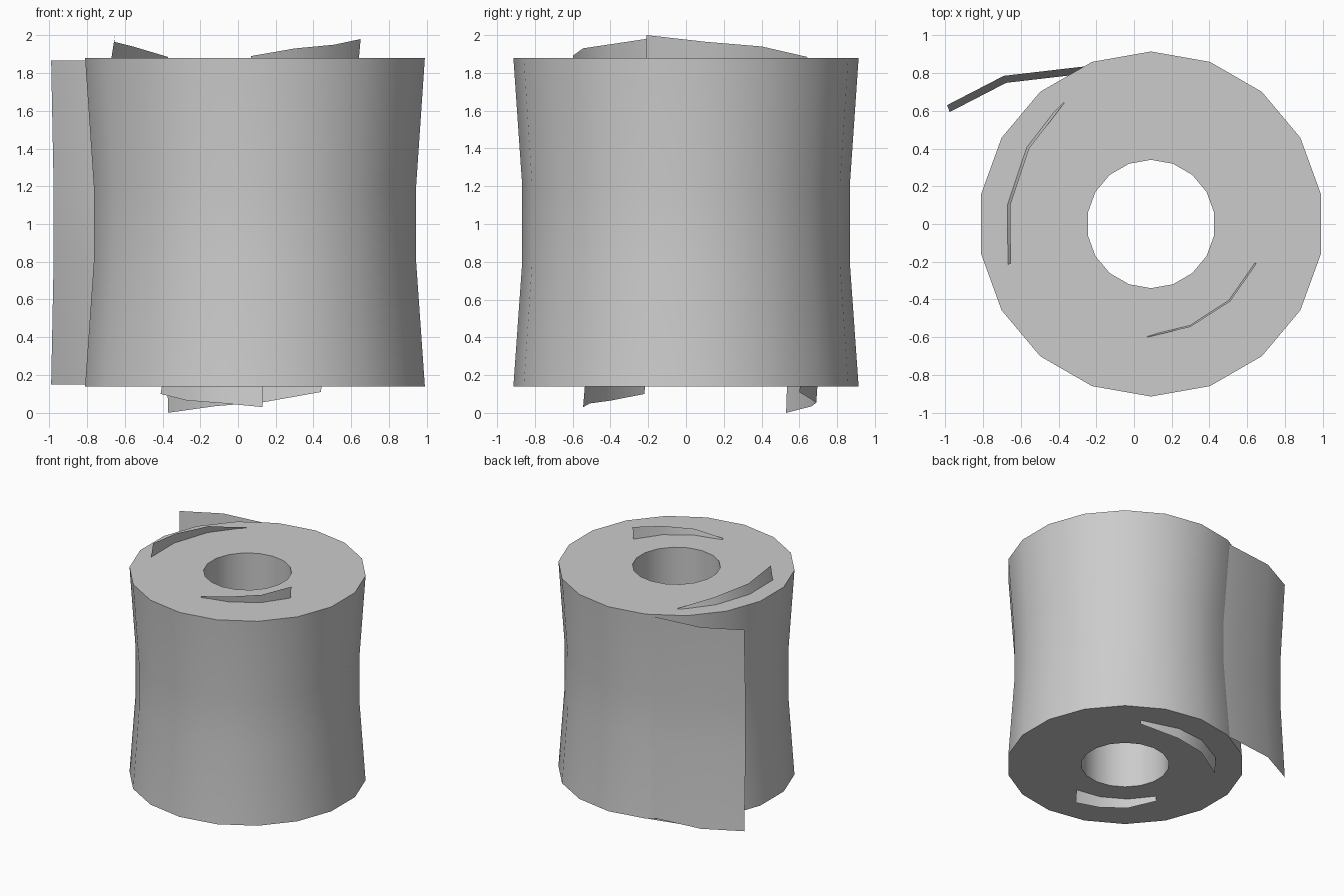
import bpy, math

if "Cube" in bpy.data.objects:
    bpy.data.objects.remove(bpy.data.objects["Cube"])

CX = 0.09          # roll axis
SIDES = 18


def make(name, verts, faces):
    mesh = bpy.data.meshes.new(name)
    mesh.from_pydata(verts, [], faces)
    mesh.update()
    ob = bpy.data.objects.new(name, mesh)
    bpy.context.collection.objects.link(ob)
    bpy.ops.object.select_all(action='DESELECT')
    ob.select_set(True)
    bpy.context.view_layer.objects.active = ob
    bpy.ops.object.shade_smooth_by_angle(angle=math.radians(35))
    return ob


def lathe(name, profile):
    """Revolve a closed (radius, z) profile around the roll axis."""
    n = len(profile)
    verts, faces = [], []
    for i in range(SIDES):
        a = math.radians(10 + 360 * i / SIDES)
        verts += [(CX + r * math.cos(a), r * math.sin(a), z) for r, z in profile]
    for i in range(SIDES):
        j = (i + 1) % SIDES
        for k in range(n):
            m = (k + 1) % n
            faces.append((i * n + k, j * n + k, j * n + m, i * n + m))
    return make(name, verts, faces)


def sheet(name, rows):
    """Skin a paper sheet through rows of points, lowest row first."""
    n = len(rows[0])
    verts = [p for row in rows for p in row]
    faces = [(r * n + k, r * n + k + 1, (r + 1) * n + k + 1, (r + 1) * n + k)
             for r in range(len(rows) - 1) for k in range(n - 1)]
    return make(name, verts, faces)


# Paper roll with a slightly pinched waist and an open core
lathe("paper_roll", [(0.34, 0.14), (0.914, 0.14), (0.867, 0.80),
                     (0.867, 1.20), (0.914, 1.88), (0.34, 1.88)])

# Loose end hanging off the back left, following the waist
path = [(-0.20, 0.842), (-0.69, 0.785), (-0.99, 0.63)]
sheet("loose_end", [[(x + 0.013 * s, y - 0.037 * s, z) for x, y in path]
                    for z, s in ((0.15, 0), (0.80, 1), (1.20, 1), (1.865, 0))])

# Stray layers poking out of both end faces: edge points and lean at the face
layers = {
    "top_layer_left": (1.86, 1.025, [(-0.37, 0.64, 1.885), (-0.555, 0.40, 1.94),
                                     (-0.655, 0.10, 1.965), (-0.652, -0.21, 2.0)]),
    "top_layer_right": (1.86, 0.98, [(0.07, -0.60, 1.89), (0.30, -0.545, 1.93),
                                     (0.51, -0.41, 1.95), (0.65, -0.21, 1.98)]),
    "bottom_layer_front": (0.16, 0.98, [(-0.41, -0.22, 0.10), (-0.27, -0.40, 0.065),
                                        (-0.08, -0.51, 0.05), (0.13, -0.545, 0.03)]),
    "bottom_layer_back": (0.16, 1.01, [(0.44, 0.60, 0.11), (0.13, 0.69, 0.055),
                                       (-0.12, 0.665, 0.035), (-0.37, 0.53, 0.0)]),
}
for name, (base, lean, edge) in layers.items():
    foot = [(CX + (x - CX) * lean, y * lean, base) for x, y, z in edge]
    sheet(name, sorted([foot, edge], key=lambda row: row[0][2]))
